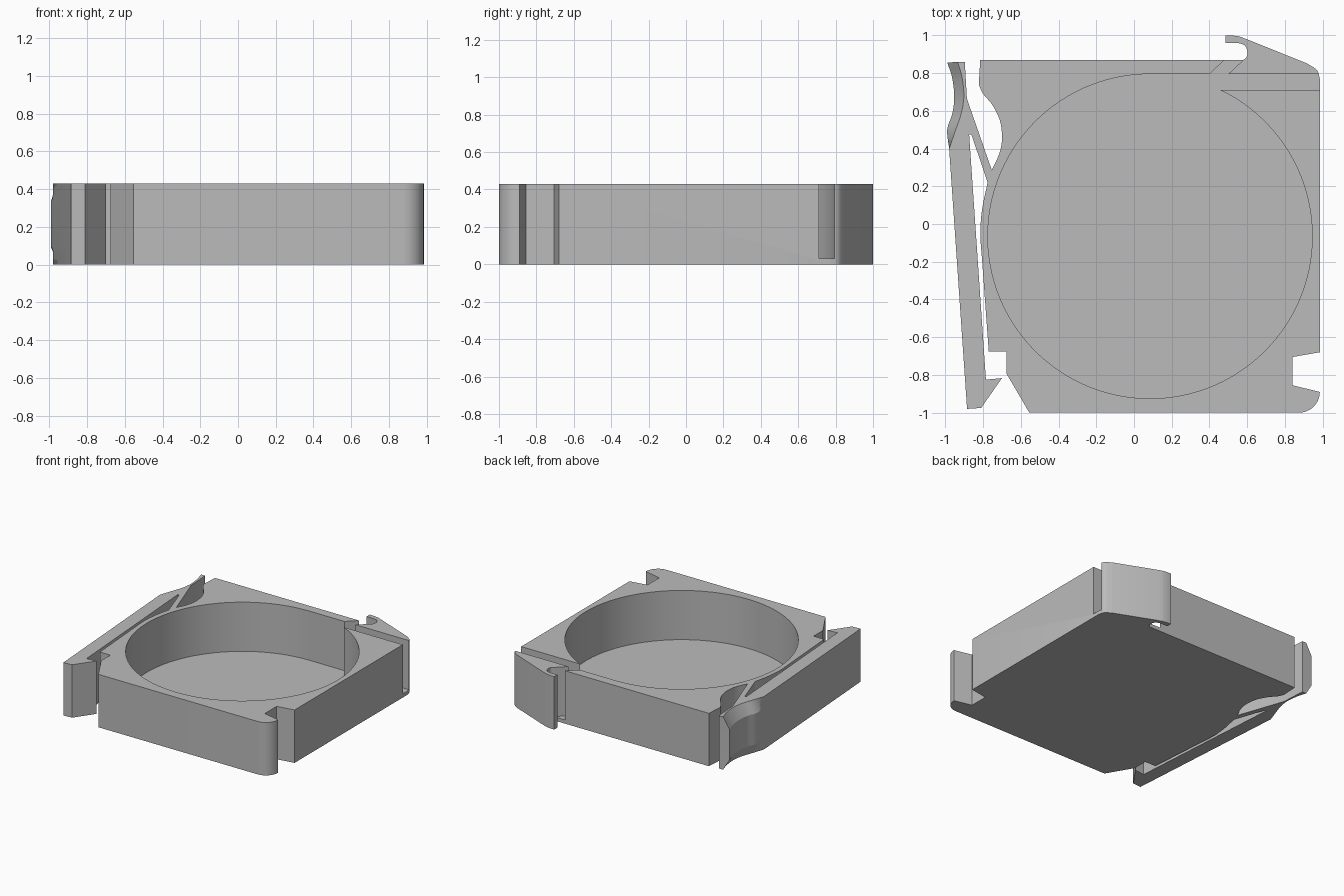
import bpy, bmesh, math
from mathutils import Vector

if "Cube" in bpy.data.objects:
    bpy.data.objects.remove(bpy.data.objects["Cube"], do_unlink=True)

HEIGHT, FLOOR = 0.43, 0.03

grey = bpy.data.materials.new("plain grey")
grey.use_nodes = True
colour = (0.5, 0.5, 0.5, 1)
grey.diffuse_color = colour
grey.node_tree.nodes["Principled BSDF"].inputs["Base Color"].default_value = colour


def arc(cx, cy, r, start, end, steps):
    """Points along a circular arc, angles in degrees."""
    angles = [math.radians(start + (end - start) * i / steps) for i in range(steps + 1)]
    return [(cx + r * math.cos(a), cy + r * math.sin(a)) for a in angles]


def spline(points, steps=5):
    """Smooth curve passing through the given points."""
    p = [Vector(q) for q in points]
    p = [2 * p[0] - p[1]] + p + [2 * p[-1] - p[-2]]
    out = []
    for a, b, c, d in zip(p, p[1:], p[2:], p[3:]):
        for i in range(steps):
            t = i / steps
            v = 0.5 * (2 * b + (c - a) * t + (2 * a - 5 * b + 4 * c - d) * t * t
                       + (3 * b - a - 3 * c + d) * t ** 3)
            out.append((v.x, v.y))
    return out + [tuple(points[-1])]


def loft(name, layers):
    """Solid through (height, outline) layers with matching point counts."""
    bm = bmesh.new()
    rings = [[bm.verts.new((x, y, z)) for x, y in outline] for z, outline in layers]
    n = len(rings[0])
    for low, high in zip(rings, rings[1:]):
        for i in range(n):
            j = (i + 1) % n
            bm.faces.new((low[i], low[j], high[j], high[i]))
    bm.faces.new(rings[0][::-1])
    bm.faces.new(rings[-1])
    bmesh.ops.recalc_face_normals(bm, faces=bm.faces[:])
    mesh = bpy.data.meshes.new(name)
    bm.to_mesh(mesh)
    bm.free()
    obj = bpy.data.objects.new(name, mesh)
    bpy.context.collection.objects.link(obj)
    mesh.materials.append(grey)
    return obj


def activate(obj):
    bpy.ops.object.select_all(action="DESELECT")
    obj.select_set(True)
    bpy.context.view_layer.objects.active = obj


# Housing outline, counterclockwise from the front edge
housing = [(-0.555, -1.0)]
housing += arc(0.875, -0.89, 0.11, -90, 0, 10)                       # rounded front corner
housing += [(0.84, -0.855), (0.84, -0.705), (0.985, -0.68)]          # catch notch
housing += spline([(0.985, 0.77), (0.97, 0.815), (0.92, 0.85)])      # hook shoulder
housing += spline([(0.61, 0.975), (0.56, 0.993), (0.52, 1.0)])       # hook nose
housing += [(0.485, 1.0), (0.485, 0.96)]
housing += spline([(0.55, 0.96), (0.585, 0.948), (0.602, 0.915), (0.597, 0.885), (0.58, 0.87)])
housing += [(-0.815, 0.87)]
housing += spline([(-0.823, 0.74), (-0.80, 0.69), (-0.75, 0.63), (-0.71, 0.545),
                   (-0.70, 0.45), (-0.715, 0.37), (-0.754, 0.286)])  # finger recess
housing += spline([(-0.776, 0.22), (-0.805, 0.08), (-0.815, -0.05), (-0.807, -0.17)])
housing += [(-0.77, -0.675), (-0.675, -0.675), (-0.675, -0.795)]
body = loft("housing", [(0, housing), (HEIGHT, housing)])

# Round pocket with a side slot and an oblique exit behind the hook
pocket = [(1.1, 0.795), (1.1, 0.71)]
pocket += arc(0.085, -0.065, 0.86, 64.3, -270, 110)
pocket += [(0.4, 0.795), (0.48, 0.87), (0.53, 0.92), (0.58, 0.87), (0.5, 0.795)]
cutter = loft("pocket_cutter", [(FLOOR, pocket), (HEIGHT + 0.1, pocket)])
cutter.hide_render = True
cut = body.modifiers.new("pocket", "BOOLEAN")
cut.operation, cut.solver, cut.object = "DIFFERENCE", "EXACT", cutter
activate(body)
bpy.ops.object.modifier_apply(modifier=cut.name)
bpy.data.objects.remove(cutter, do_unlink=True)


def latch_outline(grip):
    """Latch arm with its link to the housing; grip is the outer thumb edge."""
    return ([(-0.885, -0.98), (-0.81, -0.975), (-0.70, -0.817), (-0.785, -0.825),
             (-0.874, 0.475), (-0.862, 0.475), (-0.776, 0.22), (-0.754, 0.286),
             (-0.886, 0.665), (-0.897, 0.86)] + spline(grip))


# Spring latch arm, its thumb grip bevelled at top and bottom
grip_wide = latch_outline([(-0.99, 0.855), (-0.965, 0.78), (-0.953, 0.68),
                           (-0.962, 0.59), (-0.99, 0.5), (-0.98, 0.4)])
grip_thin = latch_outline([(-0.935, 0.86), (-0.912, 0.78), (-0.902, 0.68),
                           (-0.915, 0.59), (-0.945, 0.5), (-0.98, 0.4)])
BEVEL = 0.09
latch = loft("latch_arm", [(0, grip_thin), (BEVEL, grip_wide),
                           (HEIGHT - BEVEL, grip_wide), (HEIGHT, grip_thin)])

for part in (body, latch):
    activate(part)
    bpy.ops.object.shade_smooth_by_angle(angle=math.radians(20))
